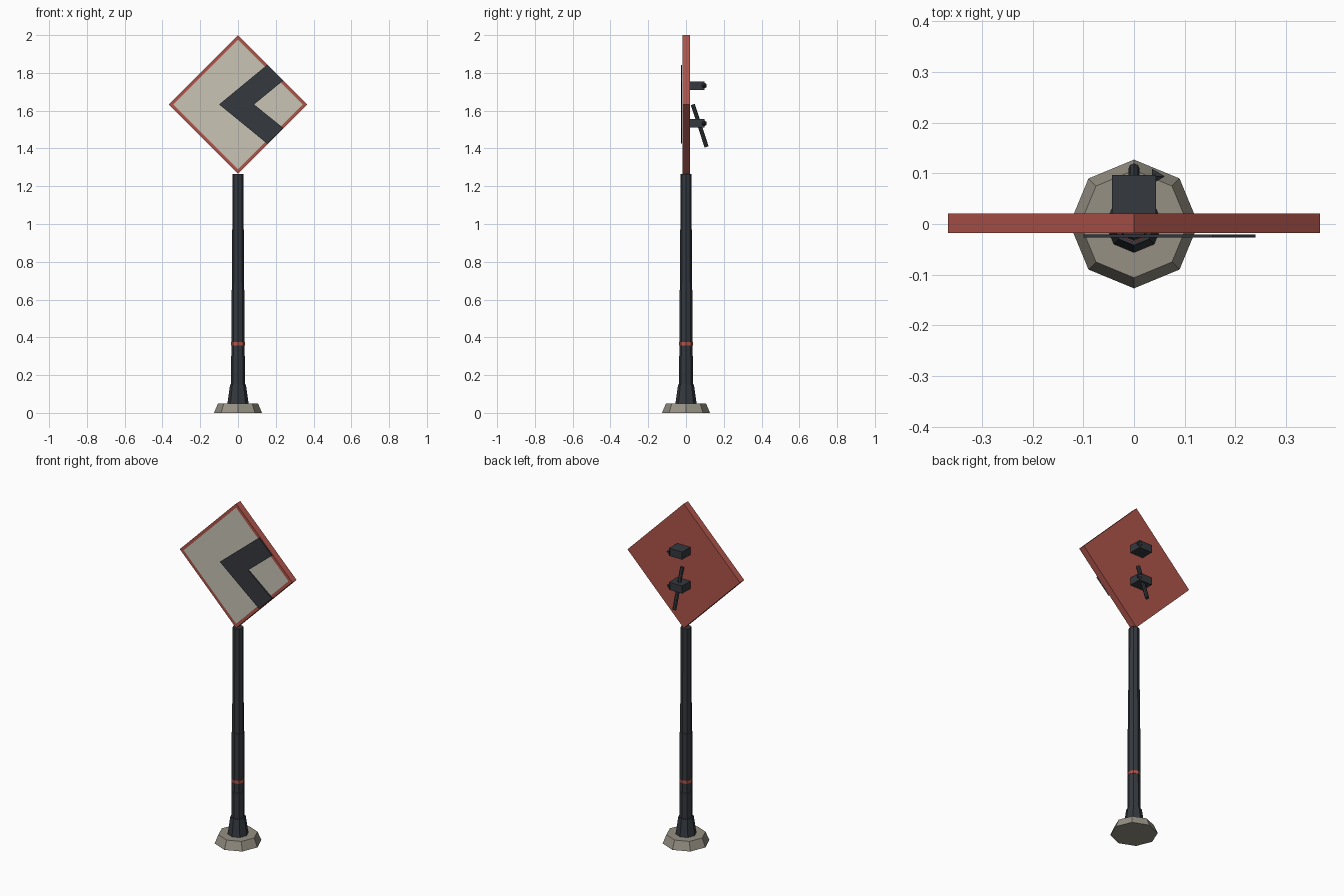
import bpy, bmesh, math
from mathutils import Vector, Matrix

if "Cube" in bpy.data.objects:
    bpy.data.objects.remove(bpy.data.objects["Cube"])


def material(name, rgb):
    m = bpy.data.materials.new(name)
    m.diffuse_color = (*rgb, 1)
    m.use_nodes = True
    m.node_tree.nodes["Principled BSDF"].inputs["Base Color"].default_value = m.diffuse_color
    return m


RED = material("red", (0.43, 0.09, 0.07))
DARK = material("dark", (0.035, 0.04, 0.048))
CREAM = material("cream", (0.58, 0.55, 0.46))
STONE = material("stone", (0.30, 0.28, 0.23))


def finish(name, bm, *mats):
    bmesh.ops.recalc_face_normals(bm, faces=bm.faces)
    me = bpy.data.meshes.new(name)
    bm.to_mesh(me)
    bm.free()
    for m in mats:
        me.materials.append(m)
    ob = bpy.data.objects.new(name, me)
    bpy.context.collection.objects.link(ob)
    return ob


def lathe(name, profile, mat, sides=8):
    """Closed faceted solid from (radius, z) pairs, vertices on the axes."""
    bm = bmesh.new()
    rings = [[bm.verts.new((r * math.cos(i * math.tau / sides),
                            r * math.sin(i * math.tau / sides), z))
              for i in range(sides)] for r, z in profile]
    for a, b in zip(rings, rings[1:]):
        for i in range(sides):
            j = (i + 1) % sides
            bm.faces.new((a[i], a[j], b[j], b[i]))
    bm.faces.new(rings[0])
    bm.faces.new(rings[-1])
    return finish(name, bm, mat)


def plate(outline, y0, y1):
    """Extrude an (x, z) outline from y0 to y1; return bmesh and front face."""
    bm = bmesh.new()
    front = bm.faces.new([bm.verts.new((x, y0, z)) for x, z in outline])
    ext = bmesh.ops.extrude_face_region(bm, geom=[front], use_keep_orig=True)
    verts = [g for g in ext["geom"] if isinstance(g, bmesh.types.BMVert)]
    bmesh.ops.translate(bm, verts=verts, vec=(0, y1 - y0, 0))
    bmesh.ops.recalc_face_normals(bm, faces=bm.faces)
    return bm, front


def rod(name, start, end, r1, r2, sides, mat):
    a, b = Vector(start), Vector(end)
    bm = bmesh.new()
    rot = (b - a).to_track_quat('Z', 'Y').to_matrix().to_4x4()
    bmesh.ops.create_cone(bm, cap_ends=True, segments=sides, radius1=r1,
                          radius2=r2, depth=(b - a).length,
                          matrix=Matrix.Translation((a + b) / 2) @ rot)
    return finish(name, bm, mat)


# Foot and post
lathe("foot", [(0.127, 0), (0.106, 0.05)], STONE)
lathe("post_collar", [(0.057, 0.045), (0.042, 0.15)], DARK)
lathe("post", [(0.036, 0.14), (0.036, 0.30), (0.034, 0.30), (0.034, 0.65),
               (0.032, 0.65), (0.029, 1.266)], DARK)
lathe("post_band", [(0.036, 0.357), (0.036, 0.375)], RED)

# Diamond sign board with a cream face inside a red border
C, H = 1.633, 0.367
bm, front = plate([(0, C - H), (H, C), (0, C + H), (-H, C)], -0.018, 0.021)
bmesh.ops.inset_region(bm, faces=[front], thickness=0.025)
front.material_index = 1
finish("sign_board", bm, RED, CREAM)

# Chevron arrow on the front
bm, _ = plate([(-0.10, C), (0.155, 1.425), (0.24, 1.508), (0.085, C),
               (0.24, 1.76), (0.155, 1.843)], -0.027, -0.0205)
finish("chevron", bm, DARK)

# Rear brackets, each with a pointed side bolt
for label, z in (("upper", 1.733), ("lower", 1.533)):
    bm = bmesh.new()
    bmesh.ops.create_cube(bm, size=1, matrix=Matrix.Translation((0, 0.058, z))
                          @ Matrix.Diagonal((0.086, 0.078, 0.045, 1)))
    finish(label + "_bracket", bm, DARK)
    rod(label + "_bolt", (0.036, 0.094, z), (0.061, 0.094, z),
        0.017, 0, 6, DARK)

# Tilted rear brace
rod("rear_brace", (0, 0.036, 1.633), (0, 0.109, 1.408), 0.011, 0.011, 8, DARK)
